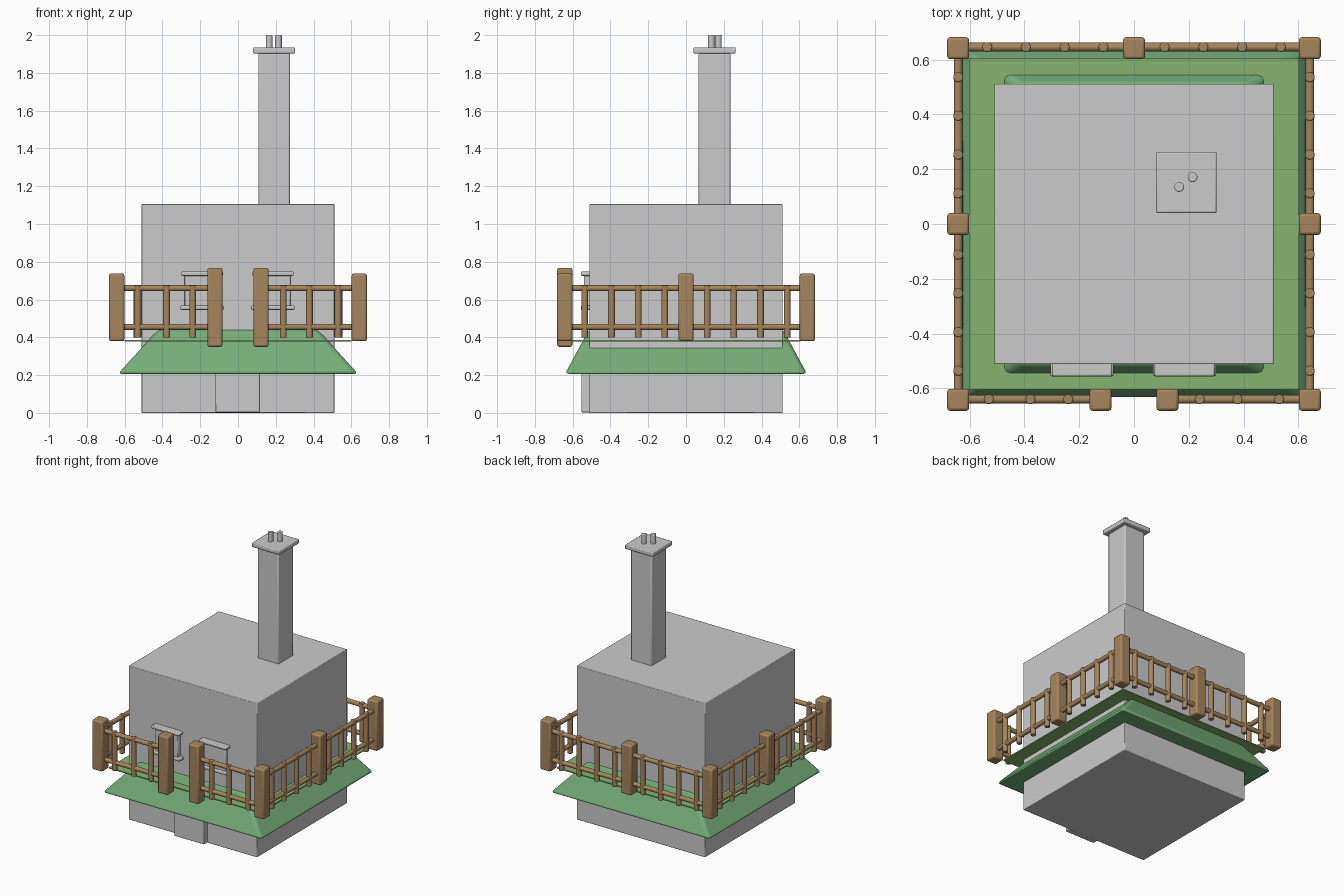
import bpy, bmesh
from mathutils import Vector

if "Cube" in bpy.data.objects:
    bpy.data.objects.remove(bpy.data.objects["Cube"])


def mat(name, rgb):
    m = bpy.data.materials.new(name)
    m.diffuse_color = (*rgb, 1)
    m.use_nodes = True
    m.node_tree.nodes["Principled BSDF"].inputs["Base Color"].default_value = m.diffuse_color
    return m


ROOF = mat("roof_green", (0.18, 0.42, 0.19))
LAWN = mat("lawn_green", (0.24, 0.45, 0.16))
WOOD = mat("wood", (0.38, 0.24, 0.11))


def finish(name, bm, material=None, bevel=0.0, segments=2):
    bmesh.ops.recalc_face_normals(bm, faces=bm.faces)
    me = bpy.data.meshes.new(name)
    bm.to_mesh(me)
    bm.free()
    ob = bpy.data.objects.new(name, me)
    bpy.context.collection.objects.link(ob)
    if material:
        me.materials.append(material)
    if bevel:
        b = ob.modifiers.new("bevel", 'BEVEL')
        b.width, b.segments = bevel, segments
    bpy.ops.object.select_all(action='DESELECT')
    bpy.context.view_layer.objects.active = ob
    ob.select_set(True)
    bpy.ops.object.shade_smooth_by_angle(angle=0.7)
    return ob


def box(name, x0, x1, y0, y1, z0, z1, material=None, bevel=0.0, top=None):
    bm = bmesh.new()
    bmesh.ops.create_cube(bm, size=1)
    for v in bm.verts:
        hi = v.co.z > 0
        sx, sy = top if (hi and top) else (1, 1)
        v.co = ((x0 + x1) / 2 + v.co.x * (x1 - x0) * sx,
                (y0 + y1) / 2 + v.co.y * (y1 - y0) * sy, z1 if hi else z0)
    return finish(name, bm, material, bevel)


def rod(name, a, b, r, material=None, bevel=0.004):
    a, b = Vector(a), Vector(b)
    bm = bmesh.new()
    bmesh.ops.create_cone(bm, cap_ends=True, segments=16, radius1=r, radius2=r, depth=(b - a).length)
    rot = (b - a).to_track_quat('Z', 'Y')
    for v in bm.verts:
        v.co = rot @ v.co + (a + b) / 2
    ob = finish(name, bm, material, bevel)
    ob.modifiers["bevel"].limit_method = 'ANGLE'
    return ob


# house block and door
box("house_body", -0.51, 0.51, -0.512, 0.512, 0, 1.105, bevel=0.004)
box("door", -0.12, 0.117, -0.553, -0.50, 0.003, 0.26, bevel=0.004)

# sloping skirt roof and the flat deck above it
box("skirt_roof", -0.635, 0.635, -0.64, 0.64, 0.207, 0.445, ROOF, 0.018, top=(0.66, 0.80))
box("deck", -0.602, 0.602, -0.605, 0.605, 0.377, 0.385, LAWN)

# chimney with cap and two pots
box("chimney", 0.108, 0.275, 0.067, 0.235, 1.0, 1.905, bevel=0.008)
box("chimney_cap", 0.08, 0.302, 0.04, 0.263, 1.903, 1.935, bevel=0.006)
for i, (x, y) in enumerate([(0.165, 0.135), (0.214, 0.171)]):
    rod(f"chimney_pot_{i}", (x, y, 1.92), (x, y, 2.0), 0.018)

# windows with lintel and sill
for n, c in (("left", -0.19), ("right", 0.185)):
    box(f"{n}_window", c - 0.092, c + 0.092, -0.54, -0.50, 0.56, 0.735, bevel=0.006)
    box(f"{n}_lintel", c - 0.11, c + 0.11, -0.556, -0.50, 0.726, 0.748, bevel=0.006)
    box(f"{n}_sill", c - 0.115, c + 0.115, -0.556, -0.50, 0.546, 0.568, bevel=0.006)

# fence posts
E = 0.642


def post(name, x, y, z0=0.38, z1=0.738):
    box(name, x - 0.04, x + 0.04, y - 0.04, y + 0.04, z0, z1, WOOD, 0.01)


for i, (x, y) in enumerate([(-E, -E), (E, -E), (-E, E), (E, E), (-E, 0), (E, 0), (0, E)]):
    post(f"fence_post_{i}", x, y)
for n, s in (("left", -1), ("right", 1)):
    post(f"{n}_gate_post", s * 0.122, -E, 0.35, 0.768)


# fence panels: two rails and upright balusters between two points
def panel(name, place, t0, t1, stakes):
    for n, z in (("lower", 0.455), ("upper", 0.66)):
        rod(f"{name}_{n}_rail", place(t0, z), place(t1, z), 0.016, WOOD)
    for i, t in enumerate(stakes):
        rod(f"{name}_baluster_{i}", place(t, 0.398), place(t, 0.678), 0.018, WOOD)


for n, s in (("a", -1), ("b", 1)):
    span = (s * 0.035, s * 0.61)
    four = [s * t for t in (0.112, 0.253, 0.395, 0.536)]
    panel(f"front_{n}", lambda t, z: (t, -E + 0.002, z), s * 0.155, s * 0.61,
          [s * t for t in (0.24, 0.378, 0.53)])
    panel(f"back_{n}", lambda t, z: (t, E + 0.004, z), *span, four)
    panel(f"left_{n}", lambda t, z: (-E, t, z), *span, four)
    panel(f"right_{n}", lambda t, z: (E, t, z), *span, four)
